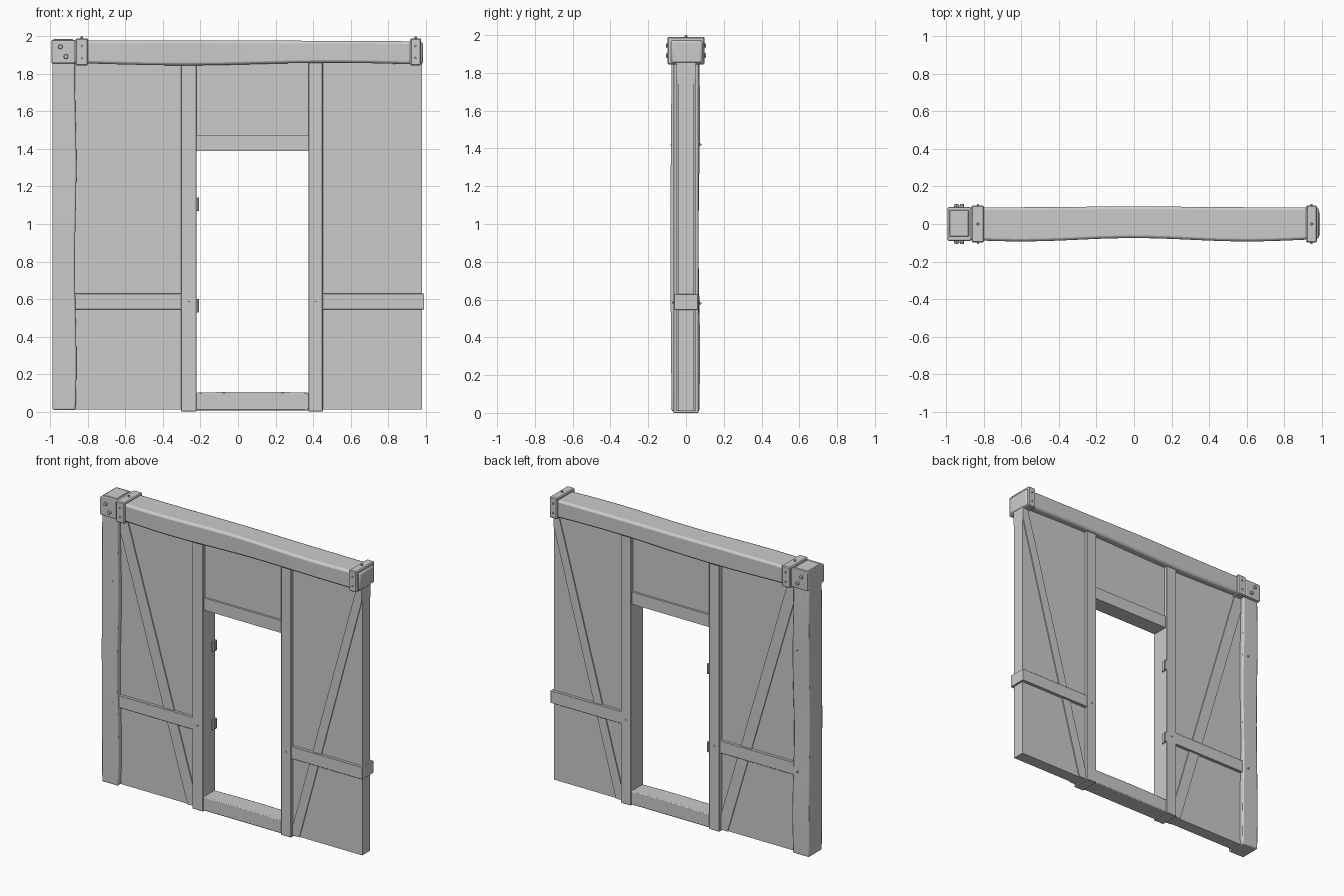
import bpy, bmesh, math
from mathutils import Matrix, Vector

old = bpy.data.objects.get("Cube")
if old:
    bpy.data.objects.remove(old, do_unlink=True)

mat = bpy.data.materials.new("plain grey")
mat.use_nodes = True
GREY = (0.6, 0.6, 0.6, 1)
mat.diffuse_color = GREY
mat.node_tree.nodes["Principled BSDF"].inputs["Base Color"].default_value = GREY


def finish(name, bm, bevel=0.0, segments=1, smooth=False):
    bmesh.ops.recalc_face_normals(bm, faces=bm.faces[:])
    mesh = bpy.data.meshes.new(name)
    bm.to_mesh(mesh)
    bm.free()
    mesh.materials.append(mat)
    obj = bpy.data.objects.new(name, mesh)
    bpy.context.collection.objects.link(obj)
    if bevel:
        mod = obj.modifiers.new("soft edges", "BEVEL")
        mod.width, mod.segments = bevel, segments
        mod.limit_method = "ANGLE"
        mod.angle_limit = math.radians(40)
    if smooth:
        bpy.ops.object.select_all(action="DESELECT")
        obj.select_set(True)
        bpy.context.view_layer.objects.active = obj
        bpy.ops.object.shade_smooth_by_angle(angle=math.radians(35))
    return obj


def box(name, xs, ys, zs, bevel=0.0, segments=1):
    bm = bmesh.new()
    size = Vector((xs[1] - xs[0], ys[1] - ys[0], zs[1] - zs[0]))
    mid = Vector((sum(xs), sum(ys), sum(zs))) / 2
    bmesh.ops.create_cube(bm, size=1, matrix=Matrix.Translation(mid) @ Matrix.Diagonal((*size, 1)))
    return finish(name, bm, bevel, segments)


def timber(name, axis, ends, section, bevel):
    """Hand-hewn timber: section(t) gives the low and high limits of the other two axes."""
    bm = bmesh.new()
    rings, steps = [], 24
    for i in range(steps + 1):
        t = ends[0] + (ends[1] - ends[0]) * i / steps
        a0, a1, b0, b1 = section(t)
        ring = []
        for a, b in ((a0, b0), (a1, b0), (a1, b1), (a0, b1)):
            ring.append(bm.verts.new((t, a, b) if axis == "x" else (a, b, t)))
        rings.append(ring)
    for r, s in zip(rings, rings[1:]):
        for k in range(4):
            n = (k + 1) % 4
            bm.faces.new((r[k], r[n], s[n], s[k]))
    bm.faces.new(rings[0])
    bm.faces.new(rings[-1])
    return finish(name, bm, bevel, 2, True)


def prism(name, outline, half):
    bm = bmesh.new()
    face = bm.faces.new([bm.verts.new((x, -half, z)) for x, z in outline])
    out = bmesh.ops.extrude_face_region(bm, geom=[face])["geom"]
    moved = [v for v in out if isinstance(v, bmesh.types.BMVert)]
    bmesh.ops.translate(bm, verts=moved, vec=(0, 2 * half, 0))
    return finish(name, bm)


def bolt(name, place, axis, radius=0.012, depth=0.016):
    bm = bmesh.new()
    turn = Vector((0, 0, 1)).rotation_difference(Vector(axis)).to_matrix().to_4x4()
    bmesh.ops.create_cone(bm, cap_ends=True, segments=8, radius1=radius, radius2=radius * 0.75,
                          depth=depth, matrix=Matrix.Translation(place) @ turn)
    return finish(name, bm)


# Plaster panels
PANEL = (-0.042, 0.042)
box("right_wall_panel", (-0.88, -0.29), PANEL, (0.01, 1.87))
box("left_wall_panel", (0.44, 0.98), PANEL, (0.01, 1.87))
box("panel_over_door", (-0.23, 0.38), PANEL, (1.46, 1.87))

# Diagonal braces
prism("right_brace", [(-0.865, 1.75), (-0.352, 0.01), (-0.29, 0.01), (-0.29, 0.075),
                      (-0.815, 1.86), (-0.865, 1.86)], 0.049)
prism("left_brace", [(0.98, 1.77), (0.98, 1.86), (0.943, 1.86), (0.44, 0.03),
                     (0.44, 0.01), (0.503, 0.01)], 0.049)

# Door frame
box("right_door_post", (-0.303, -0.222), (-0.067, 0.067), (0, 1.87), 0.003)
box("left_door_post", (0.375, 0.452), (-0.067, 0.067), (0, 1.87), 0.003)
box("door_lintel", (-0.225, 0.378), (-0.056, 0.056), (1.39, 1.475))
timber("door_sill", "x", (-0.225, 0.378),
       lambda x: (-0.062, 0.062, 0.006, 0.1 + 0.005 * math.cos(5 * (x - 0.08))), 0.006)

# Middle rails
box("right_rail", (-0.87, -0.29), (-0.062, 0.062), (0.545, 0.63), 0.002)
box("left_rail", (0.44, 0.993), (-0.062, 0.062), (0.545, 0.63), 0.002)

# Corner post
timber("corner_post", "z", (0.008, 1.88),
       lambda z: (-0.989, -0.866 + 0.004 * math.sin(6 * z),
                  -0.076 - 0.006 * math.sin(1.7 * z), 0.07 + 0.004 * math.sin(5 * z)), 0.008)

# Top beam, slightly hollowed in the middle of the front
timber("top_beam", "x", (-0.88, 0.986),
       lambda x: (-0.084 + 0.009 * math.cos(5.2 * x), 0.089 + 0.005 * math.exp(-8 * x * x),
                  1.853 + 0.007 * math.sin(4 * x - 0.4), 1.979 - 0.005 * max(x, 0)), 0.014)

# Iron cap on the corner and straps around the beam
box("corner_cap", (-0.995, -0.868), (-0.09, 0.09), (1.855, 1.982), 0.008, 2)
box("corner_cap_top", (-0.985, -0.88), (-0.067, 0.075), (1.975, 1.987), 0.004)
box("right_strap", (-0.866, -0.8), (-0.099, 0.099), (1.845, 1.99), 0.006)
box("left_strap", (0.918, 0.976), (-0.099, 0.099), (1.845, 1.99), 0.006)

# Bolts on the cap and straps, nails in the timber
for side, word in ((-1, "front"), (1, "back")):
    out = (0, side, 0)
    for x, z in ((-0.947, 1.945), (-0.918, 1.893)):
        bolt(word + "_cap_bolt", (x, side * 0.094, z), out, 0.014, 0.024)
    for x in (-0.833, 0.947):
        for z in (1.885, 1.95):
            bolt(word + "_strap_bolt", (x, side * 0.1, z), out, 0.006, 0.012)
    for x in (-0.262, 0.414):
        bolt(word + "_post_nail", (x, side * 0.067, 0.585), out, 0.006, 0.012)
    for z in (0.58, 1.42):
        bolt(word + "_corner_nail", (-0.905, side * 0.075, z), out, 0.006, 0.014)
for x in (-0.833, 0.947):
    bolt("strap_top_bolt", (x, 0, 1.992), (0, 0, 1), 0.008, 0.016)

# Door hinges on the inner face of the door post
for z in (0.565, 1.105):
    box("hinge_plate", (-0.226, -0.215), (0.025, 0.066), (z - 0.036, z + 0.036))
    box("hinge_knuckle", (-0.218, -0.207), (0.052, 0.07), (z - 0.036, z + 0.036), 0.003)
